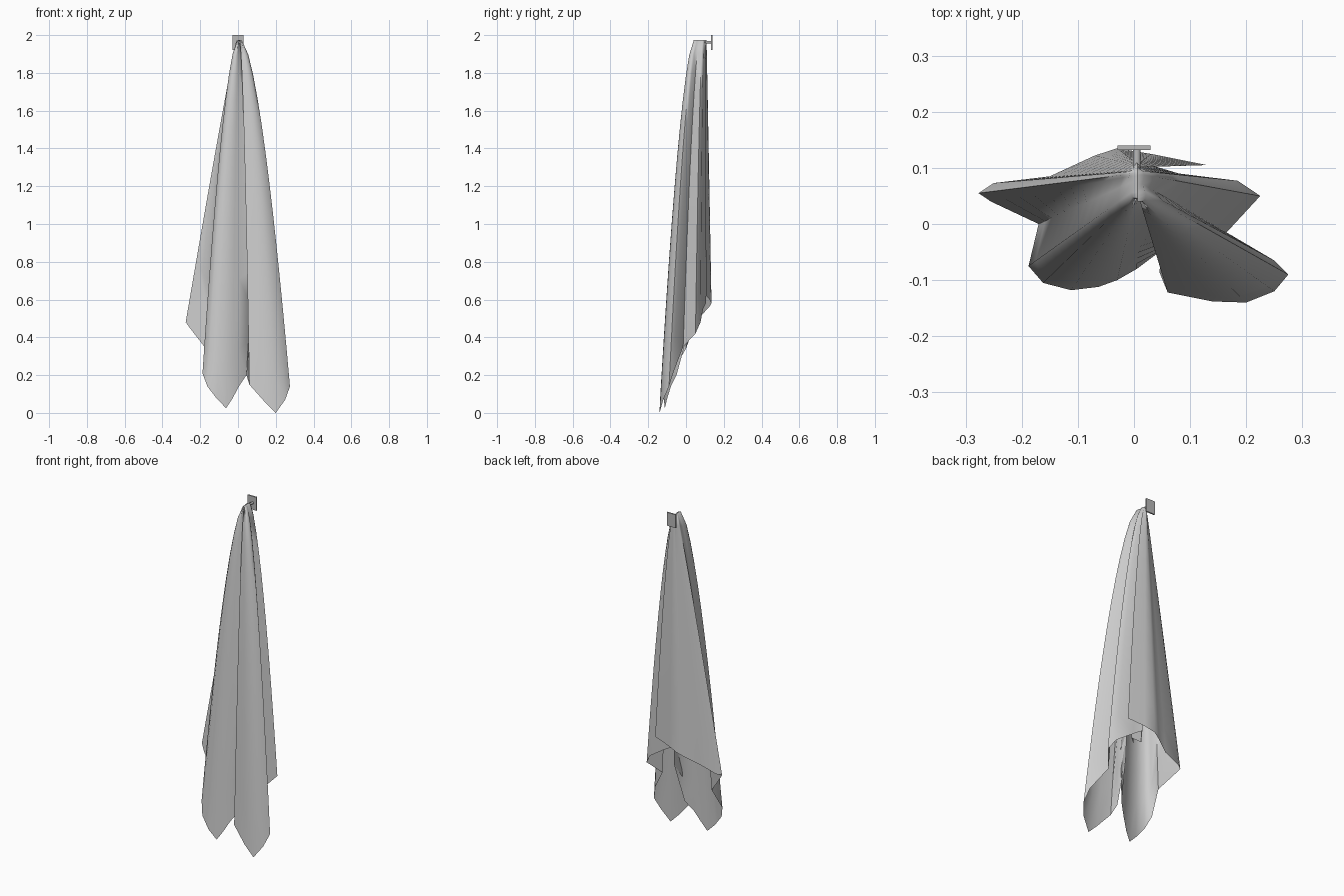
import bpy
import bmesh
import math
from mathutils import Vector

if "Cube" in bpy.data.objects:
    bpy.data.objects.remove(bpy.data.objects["Cube"], do_unlink=True)


def material(name, level):
    mat = bpy.data.materials.new(name)
    mat.use_nodes = True
    colour = (level, level, level, 1)
    mat.diffuse_color = colour
    mat.node_tree.nodes["Principled BSDF"].inputs["Base Color"].default_value = colour
    return mat


def add_object(name, bm, mat, angle):
    mesh = bpy.data.meshes.new(name)
    bm.to_mesh(mesh)
    bm.free()
    mesh.materials.append(mat)
    obj = bpy.data.objects.new(name, mesh)
    bpy.context.collection.objects.link(obj)
    bpy.ops.object.select_all(action="DESELECT")
    obj.select_set(True)
    bpy.context.view_layer.objects.active = obj
    bpy.ops.object.shade_smooth_by_angle(angle=math.radians(angle))
    return obj


cloth_grey = material("cloth grey", 0.6)
metal_grey = material("metal grey", 0.48)

# Lower hem of the hanging cloth, running around from the loose back edge
back_hem = [(.13, .105, .62), (.03, .125, .6), (-.03, .135, .58),
            (-.07, .122, .56), (-.15, .085, .52)]
left_fin = [(-.25, .073, .485), (-.277, .055, .48), (-.255, .04, .45), (-.17, 0, .34)]
left_lobe = [(-.188, -.075, .21), (-.162, -.105, .14), (-.112, -.118, .075),
             (-.063, -.112, .025), (-.03, -.1, .075), (.005, -.08, .14)]
lobe_edge = (.045, -.05, .2)
front_crease = (.07, .015, .44)
crease_edge = (.045, -.085, .2)
right_lobe = [(.06, -.122, .15), (.14, -.138, .06), (.2, -.14, 0),
              (.25, -.12, .07), (.275, -.09, .14), (.25, -.065, .22)]
right_fin = [(.165, -.015, .35), (.225, .05, .42), (.185, .077, .48), (.08, .09, .55)]
inner_pleat = [(.03, .105, .58), (0, .06, .54), (.06, .05, .55), (.02, .02, .54)]
hem = (back_hem + left_fin + left_lobe + [lobe_edge, front_crease, crease_edge]
       + right_lobe + right_fin + inner_pleat)

# Sideways swell of the two overlapping fold edges halfway down
swell = {lobe_edge: Vector((.043, 0, 0)), crease_edge: Vector((.065, .03, 0))}

ROWS = 12
TOP = 1.97


def cloth_column(point):
    """Points from the gathered ridge down to one point of the hem."""
    end = Vector(point)
    start = Vector((.006 + .055 * end.x, .075 + .25 * end.y, TOP))
    power = .95 if end.x < 0 and end.y > .02 else .63
    column = [Vector((.006, start.y, TOP + .005))]
    for row in range(ROWS + 1):
        t = (row / ROWS) ** 1.3
        pos = start.lerp(end, t ** power)
        pos.z = start.z + (end.z - start.z) * t
        pos += swell.get(point, Vector()) * math.sin(math.pi * t)
        column.append(pos)
    return column


# Cloth draped from the peg in deep folds
bm = bmesh.new()
columns = [[bm.verts.new(p) for p in cloth_column(point)] for point in hem]
for a, b in zip(columns, columns[1:]):
    for row in range(ROWS + 1):
        bm.faces.new((a[row], a[row + 1], b[row + 1], b[row]))
add_object("hanging_cloth", bm, cloth_grey, 70)

# Square wall plate
bm = bmesh.new()
bmesh.ops.create_cube(bm, size=1)
for v in bm.verts:
    v.co = Vector((v.co.x * .058, .136 + v.co.y * .008, 1.96 + v.co.z * .08))
add_object("wall_plate", bm, metal_grey, 30)

# Round peg under the gathered cloth
bm = bmesh.new()
bmesh.ops.create_cone(bm, cap_ends=True, segments=12, radius1=.007, radius2=.007, depth=.09)
for v in bm.verts:
    v.co = Vector((.005 + v.co.x, .09 + v.co.z, 1.962 + v.co.y))
bmesh.ops.recalc_face_normals(bm, faces=bm.faces)
add_object("peg", bm, metal_grey, 40)
